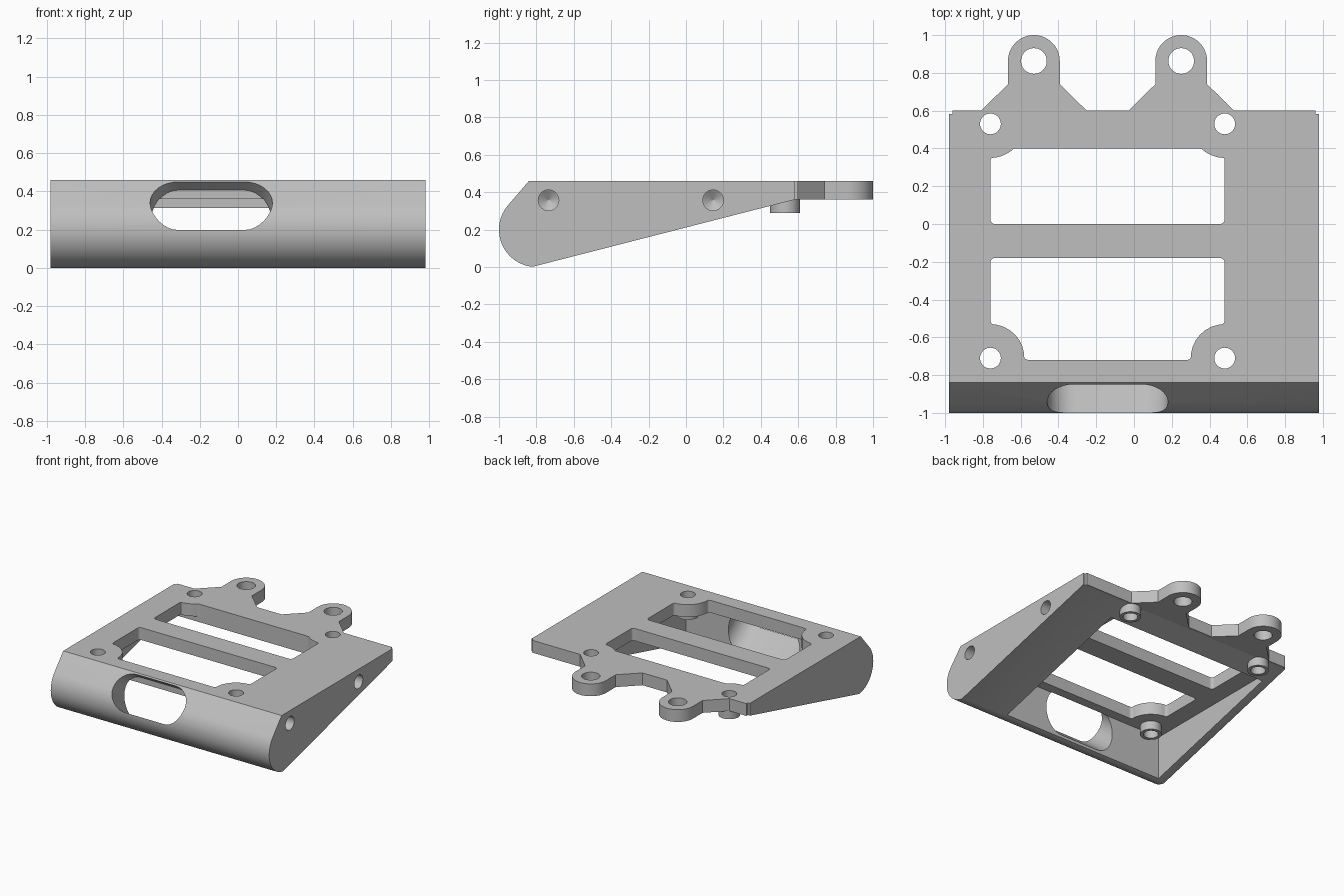
import bpy, bmesh
from math import sin, cos, radians, asin, degrees
from mathutils import Vector

cube = bpy.data.objects.get("Cube")
if cube:
    bpy.data.objects.remove(cube, do_unlink=True)

grey = bpy.data.materials.new("light_grey")
grey.use_nodes = True
colour = (0.52, 0.52, 0.52, 1)
grey.diffuse_color = colour
grey.node_tree.nodes["Principled BSDF"].inputs["Base Color"].default_value = colour


def loft(name, rings, closed=False):
    """Skin a list of equal-length rings; cap the ends unless closed in a loop."""
    bm = bmesh.new()
    loops = [[bm.verts.new(p) for p in ring] for ring in rings]
    pairs = list(zip(loops, loops[1:]))
    if closed:
        pairs.append((loops[-1], loops[0]))
    else:
        bm.faces.new(loops[0])
        bm.faces.new(loops[-1])
    n = len(loops[0])
    for a, b in pairs:
        for i in range(n):
            j = (i + 1) % n
            bm.faces.new((a[i], a[j], b[j], b[i]))
    bmesh.ops.recalc_face_normals(bm, faces=bm.faces)
    mesh = bpy.data.meshes.new(name)
    bm.to_mesh(mesh)
    bm.free()
    mesh.materials.append(grey)
    obj = bpy.data.objects.new(name, mesh)
    bpy.context.collection.objects.link(obj)
    return obj


def arc(cx, cy, r, start, end, steps):
    angles = [radians(start + (end - start) * i / steps) for i in range(steps + 1)]
    return [(cx + r * cos(a), cy + r * sin(a)) for a in angles]


def circle(cx, cy, r, steps=40):
    return arc(cx, cy, r, 0, 360, steps)[:-1]


def flat_prism(name, outline, z0, z1):
    return loft(name, [[(x, y, z) for x, y in outline] for z in (z0, z1)])


def soften(outline, size=0.028):
    """Round the sharp corners of a 2D outline."""
    pts = [Vector(p) for p in outline]
    result = []
    for i, p in enumerate(pts):
        a, b = pts[i - 1] - p, pts[(i + 1) % len(pts)] - p
        if a.angle(b) > radians(155):
            result.append(p)
            continue
        s = p + a.normalized() * min(size, a.length * 0.45)
        e = p + b.normalized() * min(size, b.length * 0.45)
        for k in range(6):
            t = k / 5
            result.append(s * (1 - t) ** 2 + p * 2 * t * (1 - t) + e * t * t)
    return result


def cut(obj, cutters):
    bpy.context.view_layer.objects.active = obj
    for c in cutters:
        c.hide_render = True
        mod = obj.modifiers.new("cut", "BOOLEAN")
        mod.operation, mod.solver, mod.object = "DIFFERENCE", "EXACT", c
        bpy.ops.object.modifier_apply(modifier=mod.name)
        bpy.data.objects.remove(c, do_unlink=True)


def smooth(obj):
    bpy.ops.object.select_all(action="DESELECT")
    obj.select_set(True)
    bpy.context.view_layer.objects.active = obj
    bpy.ops.object.shade_smooth_by_angle(angle=radians(30))


SIDE, TOP, UNDER, BACK = 0.98, 0.46, 0.36, 0.60
MID = -0.14                      # centre line of the windows
HOLES_X, HOLES_Y = (-0.76, 0.48), (-0.71, 0.53)

# Wedge body with a rounded nose
profile = [(BACK, UNDER), (BACK, TOP), (-0.84, TOP)]
profile += arc(-0.8, 0.2, 0.2, 140, 264, 28) + [(0.58, UNDER)]
body = loft("wedge_body", [[(x, y, z) for y, z in profile] for x in (-SIDE, SIDE)])
bm = bmesh.new()
bm.from_mesh(body.data)
corners = [e for e in bm.edges
           if all(v.co.y > BACK - 0.005 for v in e.verts)
           and abs(e.verts[0].co.x - e.verts[1].co.x) < 0.001]
bmesh.ops.bevel(bm, geom=corners, offset=0.018, segments=4, affect="EDGES")
bm.to_mesh(body.data)
bm.free()

# Hollow under the plate
pocket = flat_prism("pocket_cutter",
                    [(-0.91, -0.80), (0.56, -0.80), (0.56, 0.40), (-0.91, 0.40)],
                    -0.2, UNDER)


# Windows that curve around the screw holes
def window(name, y_far, y_near, hole_y, far_is_back):
    sign = -1 if far_is_back else 1
    end = degrees(asin((y_far - hole_y) / 0.18))
    left = [(HOLES_X[0], y_near)] + arc(HOLES_X[0], hole_y, 0.18, sign * 90, end, 8)
    right = [(2 * MID - x, y) for x, y in reversed(left)]
    return flat_prism(name, soften(left + right), -0.2, 0.6)


windows = [window("rear_window_cutter", 0.40, 0.0, HOLES_Y[1], True),
           window("front_window_cutter", -0.72, -0.18, HOLES_Y[0], False)]

# Slanted slot through the nose, square to the sloping front
inward = Vector((0, cos(radians(40)), -sin(radians(40))))
along = Vector((0, sin(radians(40)), cos(radians(40))))
stadium = arc(0.175, 0, 0.145, -90, 90, 16) + arc(-0.175, 0, 0.145, 90, 270, 16)
centre = Vector((MID, -0.925, 0.325))
ring = [centre + Vector((u, 0, 0)) + along * v for u, v in stadium]
slot = loft("slot_cutter", [[p - inward * 0.3 for p in ring],
                            [p + inward * ((-0.797 - p.y) / inward.y) for p in ring]])

# Screw holes in the plate
screw_holes = [flat_prism("screw_hole_cutter", circle(x, y, 0.055), -0.2, 0.6)
               for x in HOLES_X for y in HOLES_Y]

# Blind drilled holes with pointed ends in the left side
side_holes = []
for y in (-0.735, 0.145):
    steps = ((1.1, 0.055), (0.76, 0.055), (0.725, 0.002))
    side_holes.append(loft("side_hole_cutter", [
        [(x, a, b) for a, b in circle(y, 0.357, r, 32)] for x, r in steps]))

cut(body, [pocket] + windows + [slot] + screw_holes + side_holes)
smooth(body)

# Standoff rings under the screw holes
for x in HOLES_X:
    for y in HOLES_Y:
        section = ((0.08, 0.29), (0.08, UNDER), (0.055, UNDER), (0.055, 0.29))
        smooth(loft("standoff", [[(a, b, z) for a, b in circle(x, y, r)]
                                 for r, z in section], closed=True))

# Rear mounting tabs with flared roots
for x in (-0.53, 0.25):
    outline = [(x - 0.28, BACK), (x + 0.28, BACK), (x + 0.137, 0.74)]
    outline += arc(x, 0.863, 0.137, 0, 180, 28) + [(x - 0.137, 0.74)]
    tab = flat_prism("mounting_tab", outline, UNDER, TOP)
    cut(tab, [flat_prism("tab_hole_cutter", circle(x, 0.863, 0.068), 0, 1)])
    smooth(tab)
